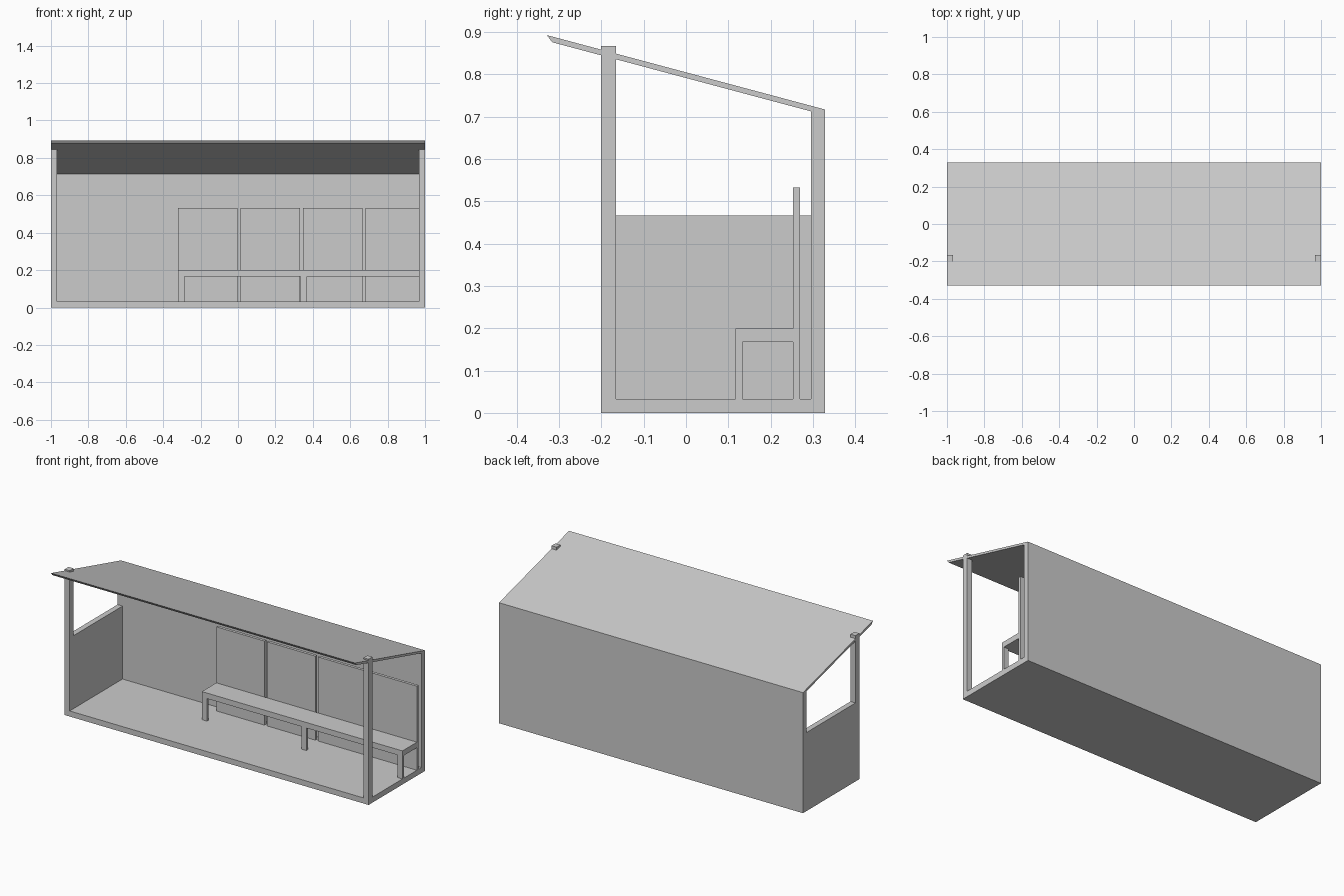
import bpy
import bmesh

if "Cube" in bpy.data.objects:
    bpy.data.objects.remove(bpy.data.objects["Cube"])

grey = bpy.data.materials.new("plain grey")
grey.diffuse_color = (0.6, 0.6, 0.6, 1)
grey.use_nodes = True
grey.node_tree.nodes["Principled BSDF"].inputs["Base Color"].default_value = grey.diffuse_color


def prism(name, x0, x1, profile):
    """Extrude a (y, z) side profile from x0 to x1."""
    bm = bmesh.new()
    face = bm.faces.new([bm.verts.new((x0, y, z)) for y, z in profile])
    ext = bmesh.ops.extrude_face_region(bm, geom=[face])
    moved = [v for v in ext["geom"] if isinstance(v, bmesh.types.BMVert)]
    bmesh.ops.translate(bm, verts=moved, vec=(x1 - x0, 0, 0))
    bmesh.ops.recalc_face_normals(bm, faces=bm.faces)
    mesh = bpy.data.meshes.new(name)
    bm.to_mesh(mesh)
    bm.free()
    mesh.materials.append(grey)
    obj = bpy.data.objects.new(name, mesh)
    bpy.context.collection.objects.link(obj)
    return obj


def box(name, x0, x1, y0, y1, z0, z1):
    return prism(name, x0, x1, [(y0, z0), (y1, z0), (y1, z1), (y0, z1)])


T = 0.033                  # common board thickness
FRONT, BACK = -0.201, 0.329
SLOPE = 0.267              # roof drop per unit of depth


def roof_underside(y):
    return 0.876 - SLOPE * (y + 0.316)


# Floor, and back wall with its top cut to the roof pitch
box("floor", -1, 1, FRONT, BACK, 0, T)
inner = BACK - T
prism("back_wall", -1, 1, [(inner, T), (BACK, T),
                           (BACK, roof_underside(BACK)),
                           (inner, roof_underside(inner))])

# Half-height wall on the left; the right side stays open
box("left_wall", -1, -1 + T, FRONT + T, inner, T, 0.467)

# Front posts pass up through the roof
box("left_post", -1, -1 + T, FRONT, FRONT + T + 0.003, T, 0.867)
box("right_post", 1 - T, 1, FRONT, FRONT + T + 0.003, T, 0.867)

# Sloping roof with a square-cut front edge and a flush back edge
prism("roof", -1, 1, [(-0.329, 0.893), (-0.316, 0.876),
                      (BACK, roof_underside(BACK)), (BACK, 0.717)])

# Bench seat and legs
box("bench_seat", -0.32, 1, 0.117, 0.253, 0.167, 0.2)
for i, x in enumerate((-0.32, 0.335, 1 - T)):
    box(f"bench_leg_{i + 1}", x, x + T, 0.117, 0.133, T, 0.167)

# Row of four back panels behind the bench
WIDTH, GAP = 0.3175, 0.0167
for i in range(4):
    x = -0.32 + i * (WIDTH + GAP)
    box(f"back_panel_{i + 1}", x, x + WIDTH, 0.253, 0.27, T, 0.533)
